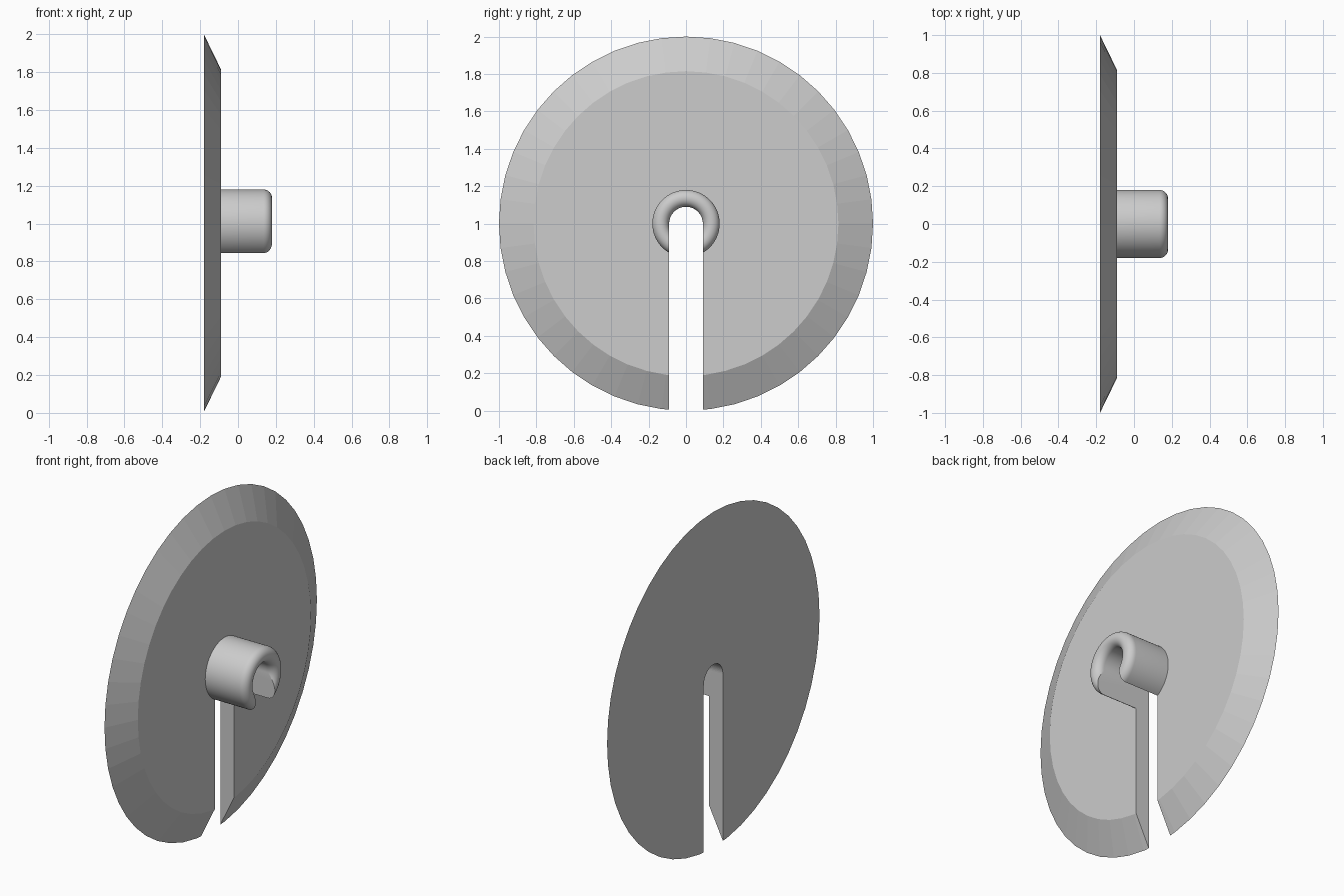
import bpy, bmesh
from math import sin, cos, pi, radians
from mathutils import Matrix, Vector

if "Cube" in bpy.data.objects:
    bpy.data.objects.remove(bpy.data.objects["Cube"])

CENTRE = Vector((0, 0, 1))
SLOT = 0.09          # half width of the slot
BACK, FACE, TIP = -0.18, -0.09, 0.18

grey = bpy.data.materials.new("light grey")
grey.use_nodes = True
colour = (0.604, 0.604, 0.604, 1)
grey.diffuse_color = colour
grey.node_tree.nodes["Principled BSDF"].inputs["Base Color"].default_value = colour


def make_object(name, bm):
    bmesh.ops.recalc_face_normals(bm, faces=bm.faces)
    mesh = bpy.data.meshes.new(name)
    bm.to_mesh(mesh)
    bm.free()
    mesh.materials.append(grey)
    obj = bpy.data.objects.new(name, mesh)
    bpy.context.collection.objects.link(obj)
    return obj


def lathe(name, profile, sides):
    """Spin a closed (x, radius) profile around the horizontal axis."""
    bm = bmesh.new()
    rings = []
    for i in range(sides):
        a = 2 * pi * i / sides
        rings.append([bm.verts.new(CENTRE + Vector((x, r * sin(a), r * cos(a))))
                      for x, r in profile])
    n = len(profile)
    for i in range(sides):
        p, q = rings[i], rings[(i + 1) % sides]
        for j in range(n):
            k = (j + 1) % n
            bm.faces.new((p[j], p[k], q[k], q[j]))
    return make_object(name, bm)


# Bevelled disc
bm = bmesh.new()
bmesh.ops.create_cone(bm, cap_ends=True, segments=48, radius1=1, radius2=0.815,
                      depth=FACE - BACK,
                      matrix=Matrix.Translation(CENTRE + Vector(((FACE + BACK) / 2, 0, 0)))
                      @ Matrix.Rotation(pi / 2, 4, 'Y'))
disc = make_object("disc", bm)

# Hub sleeve with a fully rounded tip
outer, bore = 0.18, 0.0903
mid, fillet = (outer + bore) / 2, (outer - bore) / 2
profile = [(FACE - 0.02, outer)]
for i in range(17):
    t = pi * i / 16
    profile.append((TIP - fillet + fillet * sin(t), mid + fillet * cos(t)))
profile.append((FACE - 0.02, bore))
hub = lathe("hub", profile, 64)

# Round-topped slot cutter, open at the bottom
bm = bmesh.new()
outline = [(-SLOT, -1.2), (SLOT, -1.2)]
outline += [(SLOT * cos(pi * i / 32), SLOT * sin(pi * i / 32)) for i in range(33)]
face = bm.faces.new([bm.verts.new(CENTRE + Vector((-0.5, y, z))) for y, z in outline])
extruded = bmesh.ops.extrude_face_region(bm, geom=[face])["geom"]
bmesh.ops.translate(bm, vec=(1, 0, 0),
                    verts=[v for v in extruded if isinstance(v, bmesh.types.BMVert)])
cutter = make_object("slot_cutter", bm)
cutter.hide_render = True

# Cut the slot through both parts, then drop the cutter
for obj in (disc, hub):
    mod = obj.modifiers.new("slot", 'BOOLEAN')
    mod.operation = 'DIFFERENCE'
    mod.solver = 'EXACT'
    mod.object = cutter
    bpy.ops.object.select_all(action='DESELECT')
    obj.select_set(True)
    bpy.context.view_layer.objects.active = obj
    bpy.ops.object.modifier_apply(modifier=mod.name)
bpy.data.objects.remove(cutter)

# The hub is the active object: smooth its curves, keep cut edges sharp
bpy.ops.object.shade_smooth_by_angle(angle=radians(30))
